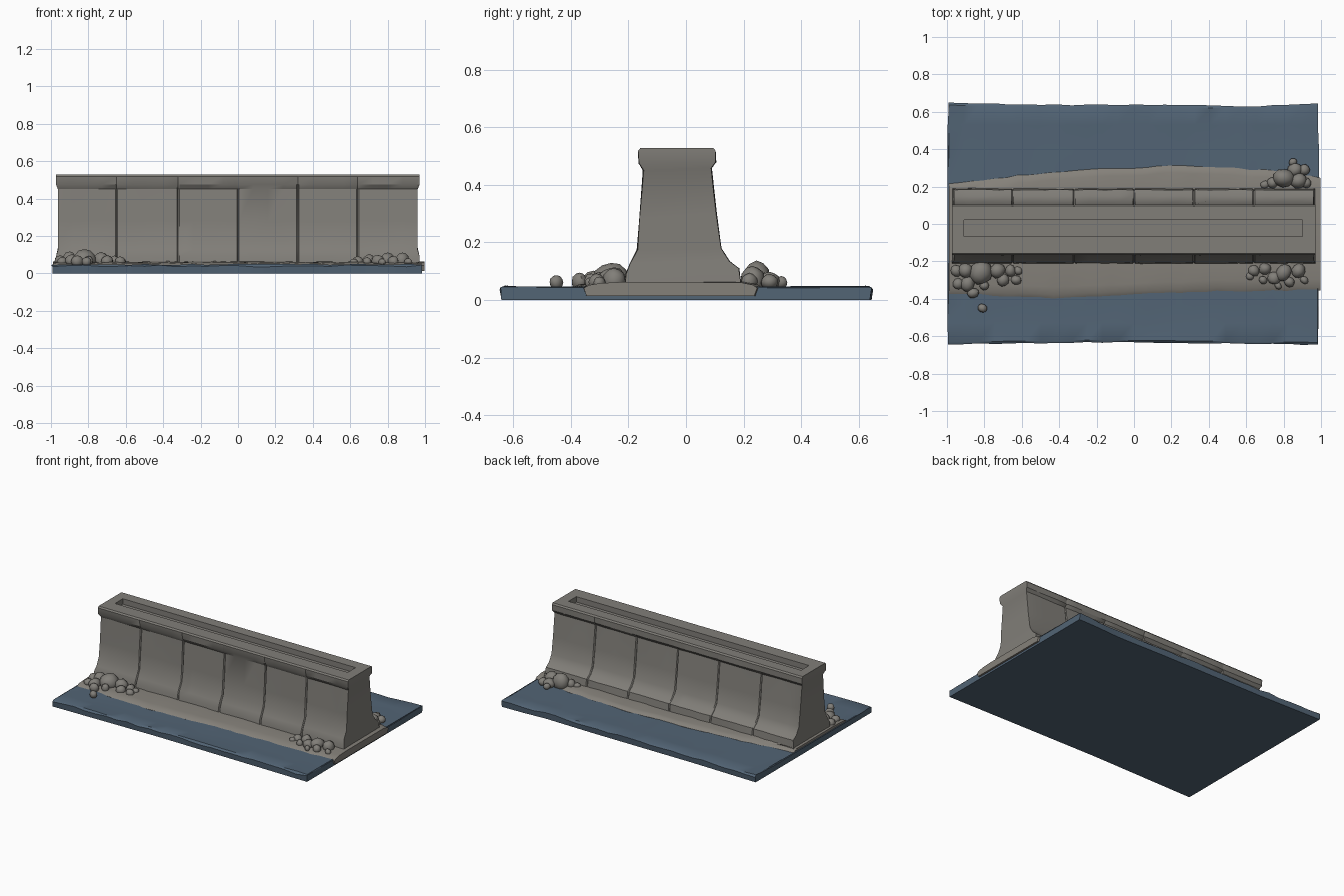
import bpy, bmesh, math, random
from mathutils import Vector

if "Cube" in bpy.data.objects:
    bpy.data.objects.remove(bpy.data.objects["Cube"])

random.seed(4)


def material(name, rgb):
    m = bpy.data.materials.new(name)
    m.diffuse_color = (*rgb, 1)
    m.use_nodes = True
    m.node_tree.nodes["Principled BSDF"].inputs["Base Color"].default_value = m.diffuse_color
    return m


STONE = material("grey stone", (0.22, 0.21, 0.19))
BANK = material("warm grey ground", (0.235, 0.22, 0.195))
BLUE = material("slate blue water", (0.085, 0.128, 0.178))


def finish(bm, name, mat, angle):
    bmesh.ops.recalc_face_normals(bm, faces=bm.faces)
    me = bpy.data.meshes.new(name)
    bm.to_mesh(me)
    bm.free()
    ob = bpy.data.objects.new(name, me)
    bpy.context.collection.objects.link(ob)
    me.materials.append(mat)
    bpy.ops.object.select_all(action='DESELECT')
    bpy.context.view_layer.objects.active = ob
    ob.select_set(True)
    bpy.ops.object.shade_smooth_by_angle(angle=math.radians(angle))
    return ob


def loft(name, rings, mat, angle=30):
    """Skin closed rings of points and close both ends with strips of quads."""
    bm = bmesh.new()
    vs = [[bm.verts.new(p) for p in r] for r in rings]
    n = len(vs[0])
    for a, b in zip(vs, vs[1:]):
        for i in range(n):
            j = (i + 1) % n
            bm.faces.new((a[i], a[j], b[j], b[i]))
    for r in (vs[0], vs[-1]):
        for i in range(n // 2 - 1):
            bm.faces.new((r[i], r[i + 1], r[n - 2 - i], r[n - 1 - i]))
    return finish(bm, name, mat, angle)


def interp(table, x):
    for (x0, y0), (x1, y1) in zip(table, table[1:]):
        if x <= x1:
            return y0 + (y1 - y0) * (x - x0) / (x1 - x0)
    return table[-1][1]


def jit(a):
    return random.uniform(-a, a)


# Water slab with uneven top and wavy rim
rings = []
N = 24
back_rim = [(-1, 0.648), (-0.5, 0.637), (0.3, 0.635), (0.65, 0.628), (0.85, 0.64), (1, 0.642)]
front_rim = [(-1, -0.643), (-0.2, -0.632), (0.4, -0.638), (1, -0.645)]
for k in range(N + 1):
    x = -0.993 + 1.978 * k / N
    f, b = interp(front_rim, x), interp(back_rim, x)
    end = k in (0, N)
    ring = [(x, f + 0.004, 0), (x, f + jit(0.003), 0.04 + jit(0.005))]
    for y in (f + 0.012, -0.53, -0.43, -0.3, 0.2, 0.4, 0.53, b - 0.012):
        z = 0.047 if abs(y) > 0.6 else 0.043
        ring.append((x + (jit(0.005) if end else 0), y, z + jit(0.003)))
    ring += [(x, b + jit(0.003), 0.04 + jit(0.005)), (x, b - 0.004, 0)]
    rings.append(ring)
loft("water_slab", rings, BLUE, 35)

# Ground bank under the wall, with a wandering shoreline
shore_f = [(-1, -0.375), (-0.8, -0.385), (-0.4, -0.395), (0, -0.38), (0.4, -0.36), (1, -0.355)]
shore_b = [(-1, 0.215), (-0.8, 0.235), (-0.6, 0.262), (-0.2, 0.292), (0.2, 0.312),
           (0.5, 0.302), (0.8, 0.28), (1, 0.25)]
rings = []
N = 32
for k in range(N + 1):
    x = -0.99 + 1.988 * k / N
    f = interp(shore_f, x) + jit(0.004)
    b = interp(shore_b, x) + jit(0.004)
    prof = [(f + 0.01, 0.014), (f, 0.042), (f + 0.02, 0.053), (f + 0.06, 0.058), (-0.22, 0.063),
            (0.19, 0.063), (b - 0.04, 0.058), (b - 0.015, 0.053), (b, 0.042), (b - 0.01, 0.014)]
    rings.append([(x, y, z + (jit(0.002) if z > 0.05 else 0)) for y, z in prof])
loft("ground_bank", rings, BANK, 40)

# Wall: flared foot, leaning sides, overhanging cap, grooves between panels
prof = [(-0.213, 0.04), (-0.208, 0.09), (-0.194, 0.125), (-0.169, 0.175), (-0.160, 0.28),
        (-0.148, 0.45), (-0.163, 0.475), (-0.166, 0.518), (-0.158, 0.528),
        (0.095, 0.528), (0.103, 0.518), (0.103, 0.478), (0.088, 0.458), (0.105, 0.30),
        (0.121, 0.18), (0.150, 0.135), (0.183, 0.11), (0.192, 0.04)]
seams = [-0.65, -0.32, 0.0, 0.32, 0.64]
stations = [(-0.963, 0), (-0.955, 0), (0.953, 0), (0.961, 0)]
for s in seams:
    stations += [(s - 0.006, 0), (s, 1), (s + 0.006, 0)]
edges = [-0.96] + seams + [0.96]
for a, b in zip(edges, edges[1:]):
    stations += [(a + (b - a) * t, 0) for t in (0.25, 0.5, 0.75)]
stations.sort()
rings = []
for k, (x, groove) in enumerate(stations):
    ring = []
    for y, z in prof:
        cap = z > 0.46
        inset = groove * (0.0015 if cap else 0.007)
        noise = 0 if z > 0.51 else jit(0.0025)
        sy = math.copysign(1, y + 0.03)
        px = x
        if k in (0, len(stations) - 1):
            px += math.copysign(0.010 if cap or z < 0.1 else 0, x)
        ring.append((px, y - sy * inset + noise, z))
    rings.append(ring)
wall = loft("wall", rings, STONE, 30)

# Long slot sunk in the top of the wall
bpy.ops.mesh.primitive_cube_add(size=1, location=(-0.005, -0.023, 0.54))
cutter = bpy.context.object
cutter.name = "slot_cutter"
cutter.scale = (1.81, 0.087, 0.10)
cutter.hide_render = True
mod = wall.modifiers.new("slot", 'BOOLEAN')
mod.operation = 'DIFFERENCE'
mod.solver = 'EXACT'
mod.object = cutter
bpy.context.view_layer.objects.active = wall
bpy.ops.object.select_all(action='DESELECT')
wall.select_set(True)
bpy.ops.object.modifier_apply(modifier=mod.name)
bpy.data.objects.remove(cutter, do_unlink=True)


# Rubble piles: lumpy stones (x, y, radius)
def rubble(name, stones):
    bm = bmesh.new()
    for x, y, r in stones:
        new = bmesh.ops.create_icosphere(bm, subdivisions=2, radius=r)["verts"]
        sx, sy, sz = 1 + jit(0.15), 1 + jit(0.15), 1 + jit(0.1)
        turn = jit(3)
        for v in new:
            c = v.co * (1 + jit(0.06))
            c = Vector((c.x * sx, c.y * sy, c.z * sz))
            v.co = Vector((c.x * math.cos(turn) - c.y * math.sin(turn) + x,
                           c.x * math.sin(turn) + c.y * math.cos(turn) + y,
                           c.z + 0.052 + 0.4 * r))
    return finish(bm, name, STONE, 40)


rubble("rubble_front_left", [
    (-0.82, -0.26, 0.058), (-0.73, -0.25, 0.045), (-0.90, -0.25, 0.045), (-0.95, -0.25, 0.032),
    (-0.89, -0.32, 0.038), (-0.94, -0.32, 0.026), (-0.86, -0.37, 0.030), (-0.80, -0.33, 0.028),
    (-0.70, -0.30, 0.030), (-0.66, -0.25, 0.030), (-0.63, -0.30, 0.026), (-0.62, -0.25, 0.022),
    (-0.81, -0.45, 0.024)])
rubble("rubble_front_right", [
    (0.80, -0.26, 0.045), (0.88, -0.25, 0.040), (0.75, -0.29, 0.035), (0.83, -0.31, 0.030),
    (0.70, -0.24, 0.035), (0.64, -0.25, 0.028), (0.62, -0.28, 0.020), (0.69, -0.30, 0.025),
    (0.91, -0.30, 0.022), (0.77, -0.33, 0.020)])
rubble("rubble_back_right", [
    (0.80, 0.245, 0.058), (0.88, 0.23, 0.045), (0.74, 0.22, 0.032), (0.86, 0.29, 0.035),
    (0.91, 0.29, 0.028), (0.85, 0.33, 0.024), (0.92, 0.22, 0.030), (0.70, 0.21, 0.022)])
